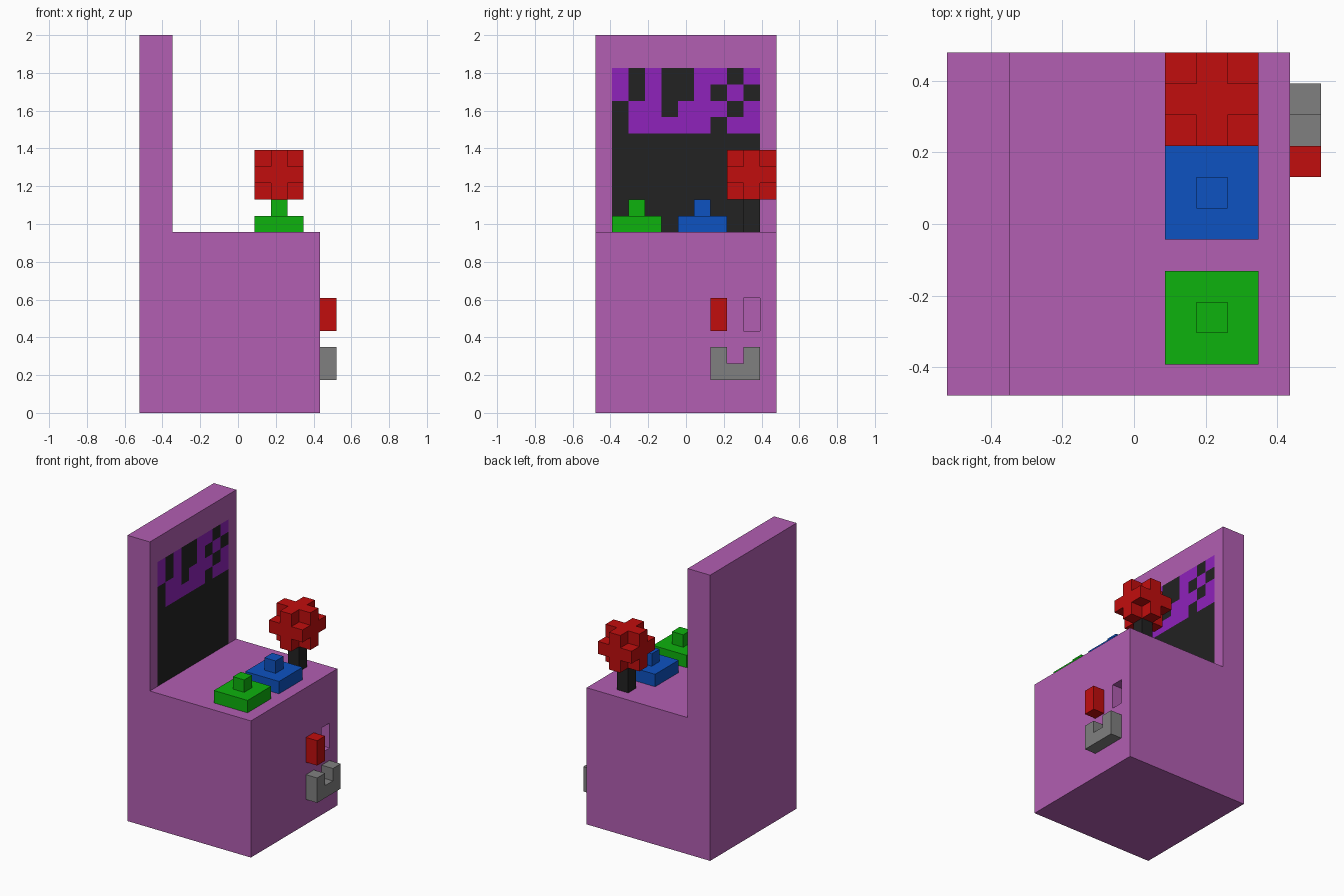
import bpy
import bmesh

if "Cube" in bpy.data.objects:
    bpy.data.objects.remove(bpy.data.objects["Cube"], do_unlink=True)

V = 2 / 23                       # size of one block
ORIGIN = (6, 5.5, 0)             # block coordinates of the model's centre


def material(name, rgb):
    """Flat material from 0-255 display colour."""
    lin = [(c / 255 / 12.92 if c < 11 else ((c / 255 + 0.055) / 1.055) ** 2.4) for c in rgb]
    m = bpy.data.materials.new(name)
    m.use_nodes = True
    m.diffuse_color = (*lin, 1)
    bsdf = m.node_tree.nodes["Principled BSDF"]
    bsdf.inputs["Base Color"].default_value = (*lin, 1)
    bsdf.inputs["Roughness"].default_value = 0.8
    return m


pink = material("cabinet pink", (178, 94, 178))
black = material("screen black", (34, 34, 34))
purple = material("screen purple", (143, 34, 187))
red = material("red", (193, 13, 13))
green = material("green", (13, 178, 13))
blue = material("blue", (13, 82, 193))
grey = material("grey", (128, 128, 128))


def inside(p, box):
    return all(box[i] < p[i] < box[i + 3] for i in range(3))


def part(name, mats, solids, holes=(), paint=()):
    """Merge block boxes (x0,y0,z0,x1,y1,z1), cut holes, and keep only the outer skin.
    paint: (box, material index) applied to faces that look towards +x."""
    boxes = [*solids, *holes, *(b for b, _ in paint)]
    cuts = [sorted({b[a] for b in boxes} | {b[a + 3] for b in boxes}) for a in range(3)]

    def filled(c):
        if any(not 0 <= c[a] < len(cuts[a]) - 1 for a in range(3)):
            return False
        p = centre(c)
        return any(inside(p, b) for b in solids) and not any(inside(p, b) for b in holes)

    def centre(c):
        return [(cuts[a][c[a]] + cuts[a][c[a] + 1]) / 2 for a in range(3)]

    bm = bmesh.new()
    verts = {}

    def vert(key):
        if key not in verts:
            verts[key] = bm.verts.new([(cuts[a][key[a]] - ORIGIN[a]) * V for a in range(3)])
        return verts[key]

    nx, ny, nz = (len(c) - 1 for c in cuts)
    for c in ((i, j, k) for i in range(nx) for j in range(ny) for k in range(nz)):
        if not filled(c):
            continue
        for axis in range(3):
            u, w = (axis + 1) % 3, (axis + 2) % 3
            for side in (0, 1):
                n = list(c)
                n[axis] += 1 if side else -1
                if filled(n):
                    continue
                ring = []
                for du, dw in ((0, 0), (1, 0), (1, 1), (0, 1)):
                    key = list(c)
                    key[axis] += side
                    key[u] += du
                    key[w] += dw
                    ring.append(vert(tuple(key)))
                face = bm.faces.new(ring if side else ring[::-1])
                if axis == 0 and side:
                    for box, index in paint:
                        if inside(centre(c), box):
                            face.material_index = index
    mesh = bpy.data.meshes.new(name)
    bm.to_mesh(mesh)
    bm.free()
    for m in mats:
        mesh.materials.append(m)
    obj = bpy.data.objects.new(name, mesh)
    bpy.context.collection.objects.link(obj)
    return obj


# Screen picture: black panel with purple blocks in its top four rows
pattern = ["#.#..##.#",
           "#.#..#.#.",
           ".##.###.#",
           ".#####.##"]
screen = [((0, 1, 11, 2, 10, 21), 1)]
for r, row in enumerate(pattern):
    for c, ch in enumerate(row):
        if ch == "#":
            screen.append(((0, 1 + c, 20 - r, 2, 2 + c, 21 - r), 2))

# Cabinet with tall screen wall and a slot in its side
part("cabinet", [pink, black, purple],
     [(0, 0, 0, 11, 11, 11), (0, 0, 11, 2, 11, 23)],
     holes=[(10, 9, 5, 11, 10, 7)], paint=screen)

# Two push buttons: square base with a small knob
for name, mat, y in (("green_button", green, 1), ("blue_button", blue, 5)):
    part(name, [mat], [(7, y, 11, 10, y + 3, 12), (8, y + 1, 12, 9, y + 2, 13)])

# Joystick: thin stem and a ball made of three crossing slabs
part("joystick_stem", [black], [(8, 9, 11, 9, 10, 13)])
part("joystick_ball", [red], [(8, 8, 13, 9, 11, 16),
                              (7, 9, 13, 10, 10, 16),
                              (7, 8, 14, 10, 11, 15)])

# Side fittings: red coin button and notched grey tray
part("coin_button", [red], [(11, 7, 5, 12, 8, 7)])
part("coin_tray", [grey], [(11, 7, 2, 12, 10, 4)], holes=[(11, 8, 3, 12, 9, 4)])
